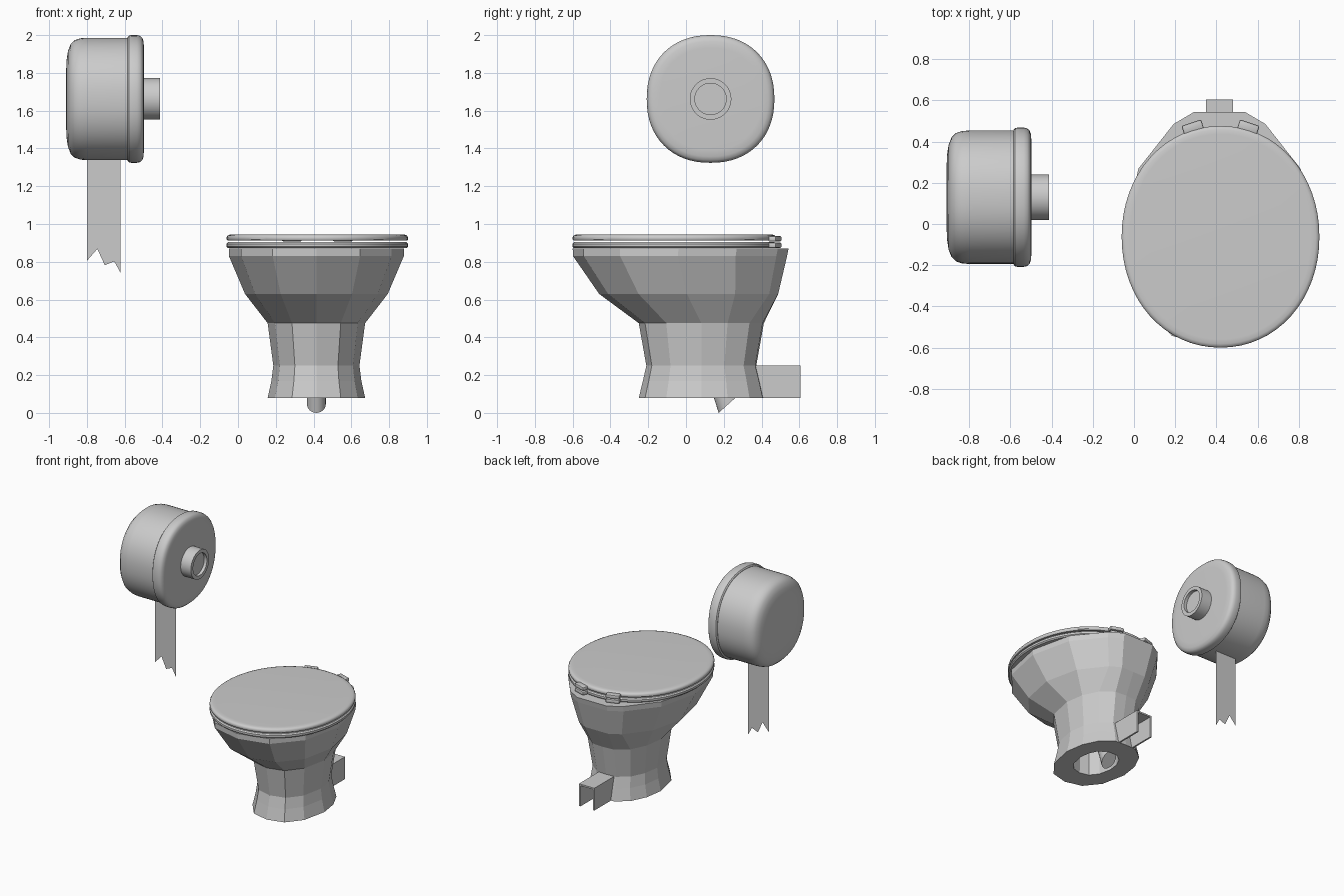
import bpy, bmesh, math
from mathutils import Matrix, Vector

if "Cube" in bpy.data.objects:
    bpy.data.objects.remove(bpy.data.objects["Cube"])

CX = 0.415  # toilet centre line


def finish(name, bm, smooth=None, recalc=True):
    if recalc:
        bmesh.ops.recalc_face_normals(bm, faces=bm.faces[:])
    me = bpy.data.meshes.new(name)
    bm.to_mesh(me)
    bm.free()
    ob = bpy.data.objects.new(name, me)
    bpy.context.collection.objects.link(ob)
    if smooth:
        bpy.ops.object.select_all(action='DESELECT')
        ob.select_set(True)
        bpy.context.view_layer.objects.active = ob
        bpy.ops.object.shade_smooth_by_angle(angle=math.radians(smooth))
    return ob


def loft(name, rings, smooth=None, cyclic=False):
    """Bridge equal rings of points; cap both ends, or join them when cyclic."""
    bm = bmesh.new()
    vs = [[bm.verts.new(p) for p in r] for r in rings]
    n = len(vs[0])
    pairs = list(zip(vs, vs[1:])) + ([(vs[-1], vs[0])] if cyclic else [])
    for a, b in pairs:
        for i in range(n):
            j = (i + 1) % n
            bm.faces.new((a[i], a[j], b[j], b[i]))
    if not cyclic:
        bm.faces.new(vs[0])
        bm.faces.new(vs[-1])
    return finish(name, bm, smooth)


def super_circle(n, e=2.0):
    pts = []
    for i in range(n):
        a = 2 * math.pi * i / n
        c, s = math.cos(a), math.sin(a)
        pts.append((math.copysign(abs(c) ** (2 / e), c), math.copysign(abs(s) ** (2 / e), s)))
    return pts


def drum(name, profile, e):
    """Revolve (x, radius) along the x axis of the paper holder."""
    rings = [[(x, 0.13 + r * u, 1.662 + r * v) for u, v in super_circle(64, e)] for x, r in profile]
    return loft(name, rings, 35)


# paper holder: body, front cover and knob
drum("holder_body", [(-0.91, 0.15), (-0.907, 0.21), (-0.90, 0.255), (-0.886, 0.290),
                     (-0.865, 0.311), (-0.835, 0.321), (-0.80, 0.324), (-0.57, 0.324)], 2.2)
drum("holder_cover", [(-0.585, 0.30), (-0.585, 0.326), (-0.578, 0.335), (-0.565, 0.338), (-0.535, 0.338),
                      (-0.518, 0.334), (-0.507, 0.324), (-0.50, 0.305), (-0.498, 0.27)], 2.2)
drum("holder_knob", [(-0.51, 0.11), (-0.412, 0.11), (-0.412, 0.083), (-0.435, 0.083)], 2.0)

# hanging torn paper
bm = bmesh.new()
outline = [(-0.80, 1.36), (-0.80, 0.805), (-0.745, 0.868), (-0.705, 0.782),
           (-0.655, 0.802), (-0.622, 0.742), (-0.622, 1.36)]
bm.faces.new([bm.verts.new((x, 0.14, z)) for x, z in outline])
finish("hanging_paper", bm, recalc=False)

# low-poly bowl: half outlines from front to back, mirrored; x and y run -1..1
rim_half = [(0, -1), (0.50, -0.90), (0.86, -0.56), (1, -0.02), (0.85, 0.52), (0.48, 0.90), (0.27, 1), (0, 1)]
foot_half = [(0, -1), (0.50, -0.90), (0.85, -0.56), (1, 0), (0.92, 0.42), (0.70, 0.77), (0.35, 0.98), (0, 1)]


def ring(half, z, w, yf, yb):
    full = half + [(-x, y) for x, y in half[-2:0:-1]]
    return [(CX + w * x, (yf + yb) / 2 + (yb - yf) / 2 * y, z) for x, y in full]


loft("bowl", [
    ring(foot_half, 0.36, 0.13, -0.08, 0.25),
    ring(foot_half, 0.08, 0.135, -0.09, 0.26),
    ring(foot_half, 0.08, 0.258, -0.25, 0.412),
    ring(foot_half, 0.17, 0.238, -0.228, 0.392),
    ring(foot_half, 0.25, 0.228, -0.21, 0.372),
    ring(foot_half, 0.475, 0.258, -0.25, 0.412),
    ring(rim_half, 0.63, 0.378, -0.46, 0.488),
    ring(rim_half, 0.83, 0.463, -0.598, 0.535),
    ring(rim_half, 0.87, 0.463, -0.60, 0.543),
    ring(rim_half, 0.87, 0.36, -0.47, 0.36),
    ring(rim_half, 0.65, 0.29, -0.35, 0.33),
    ring(foot_half, 0.46, 0.13, -0.10, 0.25)])

# slanted drain spout under the foot
spout = []
for top in (True, False):
    pts = []
    for u, v in super_circle(24):
        y = 0.225 + 0.052 * v
        pts.append((CX + 0.05 * u, y - 0.12 if top else y, 0.38 if top else (y - 0.173) * 0.9))
    spout.append(pts)
loft("drain_spout", spout, 35)


def disc_rings(profile):
    """Rings for the seat and lid: (inset, z) pairs."""
    return [[(CX + 0.005 + (0.48 - d) * u, -0.062 + (0.538 - d) * v, z)
             for u, v in super_circle(64, 2.06)] for d, z in profile]


# seat ring and closed lid
loft("seat", disc_rings([(0.17, 0.872), (0.008, 0.872), (0, 0.88), (0, 0.895), (0.008, 0.904),
                         (0.16, 0.904), (0.175, 0.89)]), 40, cyclic=True)
loft("lid", disc_rings([(0.02, 0.912), (0.005, 0.912), (0, 0.918), (0, 0.93), (0.005, 0.939),
                        (0.018, 0.944), (0.04, 0.945)]), 40)

# seat and lid hinges
for side, tag in ((-1, "left"), (1, "right")):
    for z, part in ((0.888, "lower"), (0.922, "upper")):
        bm = bmesh.new()
        bmesh.ops.create_cube(bm, size=1, matrix=Matrix.Diagonal((0.10, 0.046, 0.028, 1)))
        bmesh.ops.bevel(bm, geom=bm.edges[:], offset=0.007, segments=2, affect='EDGES', profile=0.5)
        bm.transform(Matrix.Translation((CX + 0.005 + side * 0.135, 0.47, z)) @ Matrix.Rotation(-side * 0.32, 4, 'Z'))
        finish(f"hinge_{tag}_{part}", bm, 40)

# rear channel: inverted U section, open below and behind
w, t, z0, z1 = 0.065, 0.012, 0.08, 0.25
section = [(-w, z0), (-w, z1), (w, z1), (w, z0), (w - t, z0), (w - t, z1 - t), (t - w, z1 - t), (t - w, z0)]
loft("rear_channel", [[(CX + x, y, z) for x, z in section] for y in (0.365, 0.605)])
